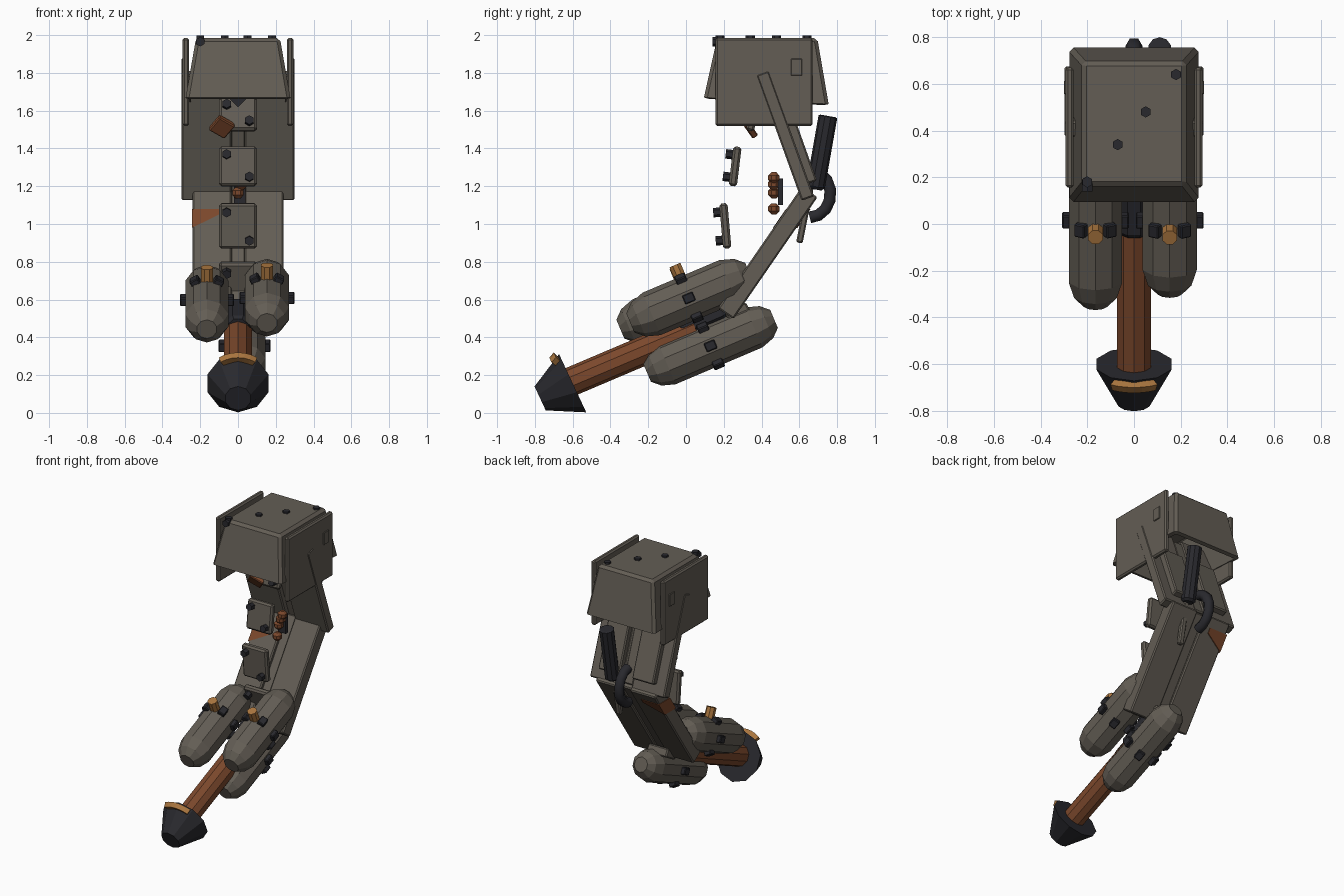
import bpy, bmesh
from math import sin, cos, pi, atan2, radians, hypot
from mathutils import Matrix, Vector

if "Cube" in bpy.data.objects:
    bpy.data.objects.remove(bpy.data.objects["Cube"])


def material(name, rgb):
    m = bpy.data.materials.new(name)
    m.diffuse_color = (*rgb, 1)
    m.use_nodes = True
    m.node_tree.nodes["Principled BSDF"].inputs["Base Color"].default_value = m.diffuse_color
    return m


GREY = material("grey_metal", (0.125, 0.11, 0.09))
BLACK = material("dark_rubber", (0.022, 0.022, 0.027))
RUST = material("rust", (0.20, 0.065, 0.025))
GOLD = material("brass", (0.40, 0.18, 0.05))


def finish(name, bm, mat, mtx=Matrix()):
    bmesh.ops.recalc_face_normals(bm, faces=bm.faces)
    me = bpy.data.meshes.new(name)
    bm.to_mesh(me)
    bm.free()
    ob = bpy.data.objects.new(name, me)
    ob.matrix_world = mtx
    me.materials.append(mat)
    bpy.context.collection.objects.link(ob)
    return ob


def frame(loc, rx=0.0):
    return Matrix.Translation(loc) @ Matrix.Rotation(rx, 4, 'X')


def box(name, size, mtx, mat=GREY, bevel=0.0):
    bm = bmesh.new()
    bmesh.ops.create_cube(bm, size=1)
    bmesh.ops.scale(bm, vec=size, verts=bm.verts)
    if bevel:
        bmesh.ops.bevel(bm, geom=bm.edges[:], offset=bevel, segments=1, affect='EDGES')
    return finish(name, bm, mat, mtx)


def bar(name, x0, x1, p, q, thick, mat=GREY, bevel=0.008):
    """Box running between two (y, z) points of the side view."""
    dy, dz = q[0] - p[0], q[1] - p[1]
    c = ((x0 + x1) / 2, (p[0] + q[0]) / 2, (p[1] + q[1]) / 2)
    return box(name, (x1 - x0, thick, hypot(dy, dz)), frame(c, atan2(-dy, dz)), mat, bevel)


def skin(bm, loops, closed=True):
    """Bridge successive loops with quads and cap the ends."""
    n = len(loops[0])
    for a, b in zip(loops, loops[1:]):
        for i in range(n):
            j = (i + 1) % n
            bm.faces.new((a[i], a[j], b[j], b[i]))
    bm.faces.new(loops[-1])
    if closed:
        bm.faces.new(loops[0])


def lathe(name, rings, mtx, mat, sides=10):
    """Faceted body of revolution about local z from (radius, z) rings."""
    bm = bmesh.new()
    skin(bm, [[bm.verts.new((r * cos(2 * pi * (i + .5) / sides), r * sin(2 * pi * (i + .5) / sides), z))
               for i in range(sides)] for r, z in rings])
    return finish(name, bm, mat, mtx)


def bolt(name, mtx, r=0.022, h=0.04, mat=BLACK, sides=6):
    return lathe(name, [(r, -h / 2), (r, h / 2)], mtx, mat, sides)


# --- top housing: flared hood, open below, with hanging side plates ---
bm = bmesh.new()
loops = []
for x, y0, y1, z0, z1 in ((0.277, 0.095, 0.755, 1.67, 1.635), (0.222, 0.165, 0.695, 1.985, 1.985)):
    loops.append([bm.verts.new(c) for c in ((-x, y0, z0), (x, y0, z0), (x, y1, z1), (-x, y1, z1))])
skin(bm, loops, closed=False)
edges = [e for e in bm.edges if not e.is_boundary]
bmesh.ops.bevel(bm, geom=edges, offset=0.018, segments=1, affect='EDGES')
hood = finish("housing_hood", bm, GREY)
solid = hood.modifiers.new("thickness", 'SOLIDIFY')
solid.thickness = 0.03
for s, side in ((-1, "left"), (1, "right")):
    box("housing_side_" + side, (0.035, 0.515, 0.465), frame((s * 0.276, 0.413, 1.752)), bevel=0.01)
    box("side_hatch_" + side, (0.01, 0.06, 0.09), frame((s * 0.295, 0.585, 1.83)), bevel=0.003)
for x, y in ((0.18, 0.64), (0.05, 0.48), (-0.07, 0.34), (-0.2, 0.18)):
    bolt("housing_bolt", frame((x, y, 1.978)), 0.024, 0.04)
bolt("housing_front_bolt", frame((-0.2, 0.165, 1.965), pi / 2), 0.025, 0.05)

# --- upper and lower limb: paired slabs with a recessed spine ---
for s, side in ((-1, "left"), (1, "right")):
    def pair(name, a, b, *rest):
        lo, hi = sorted((s * a, s * b))
        bar(name + "_" + side, lo, hi, *rest)
    pair("upper_slab", 0.035, 0.298, (0.405, 1.80), (0.645, 1.135), 0.07)
    pair("lower_slab", 0.035, 0.24, (0.655, 1.17), (0.21, 0.525), 0.1)
    pair("upper_backing", 0.05, 0.22, (0.53, 1.60), (0.665, 1.22), 0.06)
bar("heel_strut", 0.09, 0.13, (0.66, 1.20), (0.60, 0.90), 0.035)
bar("upper_spine", -0.04, 0.04, (0.43, 1.78), (0.65, 1.16), 0.03)
bar("lower_spine", -0.04, 0.04, (0.65, 1.16), (0.24, 0.56), 0.06)
box("housing_core", (0.06, 0.06, 0.06), frame((0, 0.29, 1.66)) @ Matrix.Rotation(pi / 4, 4, 'Y'), BLACK)

# --- rust wedge wrapped round the left lower slab ---
bm = bmesh.new()
outline = [(-0.244, 1.08), (-0.10, 1.08), (-0.10, 1.05), (-0.244, 0.98)]
skin(bm, [[bm.verts.new((x, y + 0.69 * (z - 1.03), z)) for x, z in outline] for y in (0.495, 0.625)])
finish("rust_wedge", bm, RUST)

# --- chain of front plates with bolts ---
for n, (y, z, h, deg) in enumerate(((0.36, 1.58, 0.18, -15), (0.26, 1.305, 0.21, -7),
                                    (0.208, 0.99, 0.24, 5), (0.25, 0.72, 0.17, 25))):
    f = frame((0, y, z), radians(deg))
    box("front_plate_%d" % (n + 1), (0.2, 0.044, h), f, bevel=0.012)
    for k in (-1, 1):
        bolt("plate_bolt", f @ frame((0.06 * k, -0.035, -k * (h / 2 - 0.045)), pi / 2), 0.025, 0.045)
box("rust_tag", (0.10, 0.035, 0.10),
    frame((-0.085, 0.33, 1.515), radians(35)) @ Matrix.Rotation(radians(35), 4, 'Y'), RUST, 0.006)

# --- beads behind the plates ---
for z, x in ((1.245, 0.03), (1.21, 0.015), (1.165, 0.0), (1.08, -0.01)):
    lathe("rust_bead", [(0.014, -0.029), (0.032, -0.012), (0.032, 0.012), (0.014, 0.029)],
          frame((x, 0.465, z)), RUST, 8)
bar("bead_bracket", -0.02, 0.04, (0.50, 1.24), (0.50, 1.10), 0.025, BLACK, 0)

# --- knee hose and canister at the back ---
lathe("back_canister", [(0.035, -0.2), (0.05, -0.185), (0.05, 0.19), (0.04, 0.195)],
      frame((0.11, 0.718, 1.38), radians(-10)), BLACK, 10)
cu = bpy.data.curves.new("knee_hose", 'CURVE')
cu.dimensions = '3D'
cu.bevel_depth, cu.bevel_resolution, cu.use_fill_caps = 0.036, 1, True
sp = cu.splines.new('POLY')
sp.points.add(7)
for i, p in enumerate(sp.points):
    a = radians(85 - i * 25)
    p.co = (0, 0.655 + 0.11 * cos(a), 1.16 + 0.125 * sin(a), 1)
hose = bpy.data.objects.new("knee_hose", cu)
cu.materials.append(BLACK)
bpy.context.collection.objects.link(hose)

# --- three tanks, each with bolts around the middle ---
TILT = radians(-67)


def tank(name, x, y, z, r, h, band, nozzle):
    f = frame((x, y, z), TILT)
    e = h + r
    rings = [(0.45 * r, -e), (0.8 * r, -h - 0.62 * r), (r, -h), (r, h), (0.8 * r, h + 0.62 * r), (0.45 * r, e)]
    lathe(name, rings, f, GREY, 10)
    for k in range(6):
        a = radians(30 + 60 * k)
        box(name + "_bolt", (0.05, 0.05, 0.06),
            f @ Matrix.Rotation(a, 4, 'Z') @ frame((0, -r + 0.002, band)), BLACK, 0.005)
    if nozzle:
        bolt(name + "_nozzle", f @ frame((0, -r - 0.025, band), pi / 2), 0.034, 0.085, GOLD, 8)


tank("tank_left", -0.165, -0.03, 0.578, 0.12, 0.225, 0.05, True)
tank("tank_right", 0.153, 0.02, 0.61, 0.122, 0.22, -0.005, True)
tank("tank_lower", 0.035, 0.13, 0.355, 0.115, 0.25, 0.0, False)

# --- hub, piston and foot ---
lathe("hub", [(0.06, -0.14), (0.075, -0.12), (0.075, 0.1), (0.05, 0.14)], frame((0, 0.09, 0.5), TILT), BLACK, 8)
box("hub_block", (0.12, 0.10, 0.09), frame((0, 0.04, 0.46), TILT), BLACK, 0.01)
bar("hub_bracket", -0.08, 0.08, (0.33, 0.56), (0.22, 0.50), 0.06)
lathe("piston", [(0.077, -0.36), (0.077, 0.36)], frame((0, -0.28, 0.305), TILT), RUST, 10)
foot = frame((0, -0.60, 0.157), radians(-65))
lathe("foot_cone", [(0.07, -0.19), (0.17, 0.0)], foot, BLACK, 10)

# --- brass arc on top of the foot ---
bm = bmesh.new()
arc = [radians(-32 + 64 * i / 6) for i in range(7)]
skin(bm, [[bm.verts.new((r * sin(a), -r * cos(a), z))
           for r, z in ((0.145, -0.005), (0.19, -0.022), (0.175, -0.055), (0.13, -0.035))] for a in arc])
finish("foot_brass_arc", bm, GOLD, foot)
